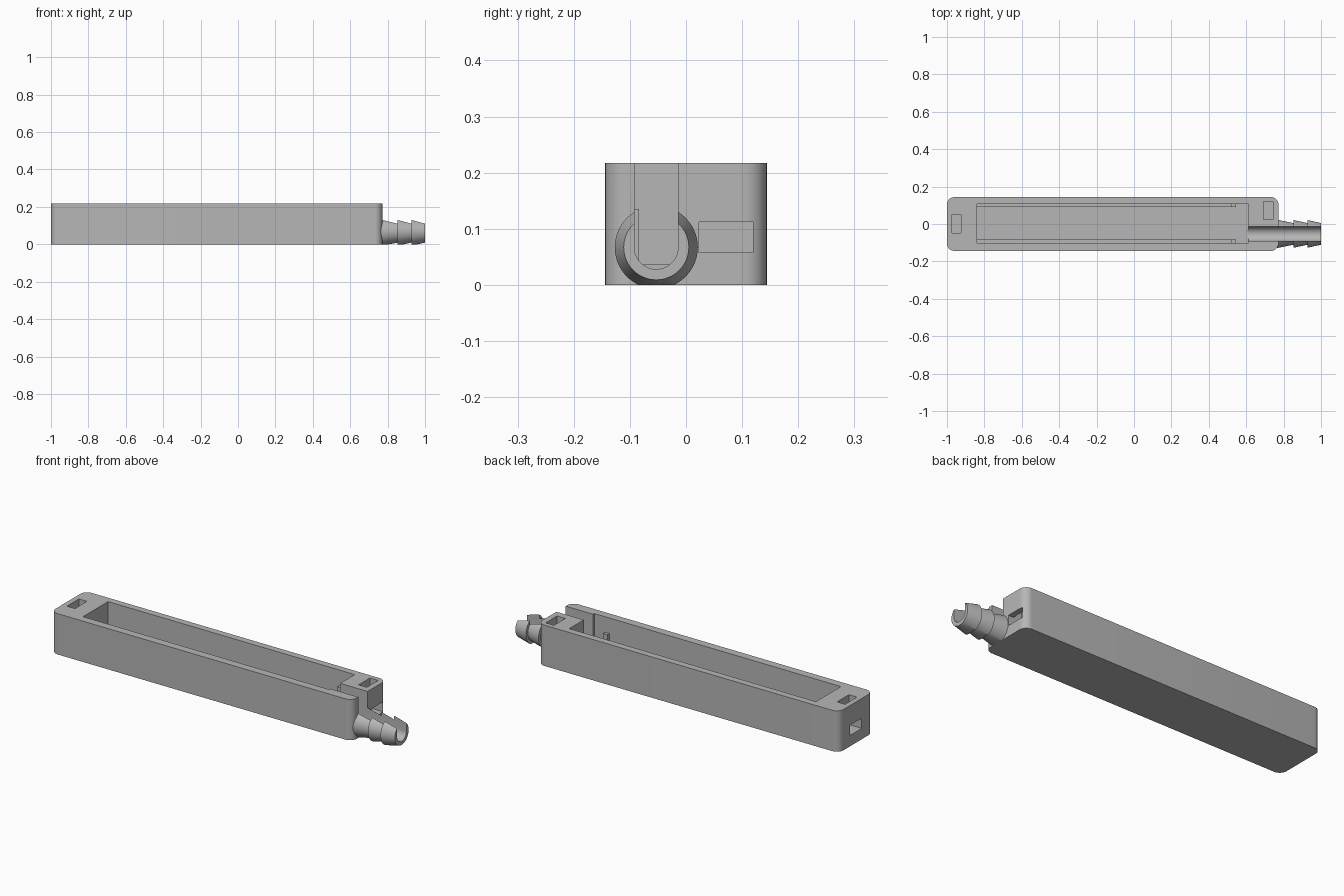
import bpy, bmesh, math
from mathutils import Vector

old = bpy.data.objects.get("Cube")
if old:
    bpy.data.objects.remove(old, do_unlink=True)

grey = bpy.data.materials.new("plain grey")
grey.use_nodes = True
COLOUR = (0.47, 0.47, 0.47, 1)
grey.diffuse_color = COLOUR
bsdf = next(n for n in grey.node_tree.nodes if n.type == 'BSDF_PRINCIPLED')
bsdf.inputs["Base Color"].default_value = COLOUR

HEIGHT = 0.217
FLOOR = 0.036
BACK, END, TIP = -1.0, 0.772, 1.0     # body ends and nozzle tip along x
HALF_W = 0.144
AXIS_Y, AXIS_Z = -0.053, 0.067        # nozzle axis
BORE = 0.039


def finish(name, bm):
    bmesh.ops.recalc_face_normals(bm, faces=bm.faces)
    mesh = bpy.data.meshes.new(name)
    bm.to_mesh(mesh)
    bm.free()
    mesh.materials.append(grey)
    obj = bpy.data.objects.new(name, mesh)
    bpy.context.collection.objects.link(obj)
    return obj


def prism(name, points, direction):
    bm = bmesh.new()
    face = bm.faces.new([bm.verts.new(p) for p in points])
    out = bmesh.ops.extrude_face_region(bm, geom=[face])
    verts = [v for v in out["geom"] if isinstance(v, bmesh.types.BMVert)]
    bmesh.ops.translate(bm, verts=verts, vec=Vector(direction))
    return finish(name, bm)


def box(name, x0, x1, y0, y1, z0, z1):
    return prism(name, [(x0, y0, z0), (x1, y0, z0), (x1, y1, z0), (x0, y1, z0)],
                 (0, 0, z1 - z0))


def combine(target, other, operation):
    other.hide_render = True
    mod = target.modifiers.new(operation.lower(), 'BOOLEAN')
    mod.operation = operation
    mod.solver = 'EXACT'
    mod.object = other
    bpy.context.view_layer.update()
    graph = bpy.context.evaluated_depsgraph_get()
    mesh = bpy.data.meshes.new_from_object(target.evaluated_get(graph))
    target.modifiers.clear()
    target.data = mesh
    bpy.data.objects.remove(other, do_unlink=True)


def arc(cx, cy, r, start, end, steps):
    return [(cx + r * math.cos(start + (end - start) * i / steps),
             cy + r * math.sin(start + (end - start) * i / steps))
            for i in range(steps + 1)]


# Body: long block with rounded vertical corners
R = 0.04
outline = []
for i, (cx, cy) in enumerate([(END - R, HALF_W - R), (BACK + R, HALF_W - R),
                              (BACK + R, R - HALF_W), (END - R, R - HALF_W)]):
    outline += arc(cx, cy, R, i * math.pi / 2, (i + 1) * math.pi / 2, 10)
body = prism("housing", [(x, y, 0) for x, y in outline], (0, 0, HEIGHT))

# Barbed nozzle: rings swept round the axis
WIDE, NARROW, SIDES = 0.074, 0.058, 64
barbs = [END, 0.853, 0.927, TIP]
profile = [(0.72, NARROW), (0.74, WIDE)]
for a, b in zip(barbs, barbs[1:]):
    profile += [(a, WIDE), (b, NARROW)]
bm = bmesh.new()
rings = []
for x, r in profile:
    rings.append([bm.verts.new((x, AXIS_Y + r * math.cos(t), AXIS_Z + r * math.sin(t)))
                  for t in (math.tau * k / SIDES for k in range(SIDES))])
for r0, r1 in zip(rings, rings[1:]):
    for k in range(SIDES):
        n = (k + 1) % SIDES
        bm.faces.new((r0[k], r0[n], r1[n], r1[k]))
bm.faces.new(rings[0])
bm.faces.new(rings[-1])
nozzle = finish("nozzle", bm)
combine(nozzle, box("underside_cutter", 0.6, 1.2, -0.4, 0.4, -0.3, 0), 'DIFFERENCE')
combine(body, nozzle, 'UNION')

# Main cavity
CAV0, CAV1, CAV_W = -0.84, 0.611, 0.105
OFF = 0.003
combine(body, box("cavity_cutter", CAV0, CAV1, OFF - CAV_W, OFF + CAV_W, FLOOR, 0.4),
        'DIFFERENCE')

# Open-topped round-bottomed channel through the end wall and nozzle
u_shape = arc(AXIS_Y, AXIS_Z, BORE, math.pi, math.tau, 24)
u_shape += [(AXIS_Y + BORE, 0.4), (AXIS_Y - BORE, 0.4)]
combine(body, prism("channel_cutter", [(CAV1 - 0.004, y, z) for y, z in u_shape],
                    (0.6, 0, 0)), 'DIFFERENCE')

# Strap holes: an L-shaped tunnel from the top to each end face
Z0, Z1 = 0.058, 0.112
for x0, x1, y0, y1, outer in [(-0.972, -0.925, -0.048, 0.052, BACK - 0.1),
                              (0.693, 0.742, 0.023, 0.119, END + 0.1)]:
    inner = x1 if outer < 0 else x0
    foot = [(outer, Z0), (inner, Z0), (inner, 0.4)]
    near = x0 if outer < 0 else x1
    foot += [(near, 0.4), (near, Z1), (outer, Z1)]
    combine(body, prism("strap_hole_cutter", [(x, y0, z) for x, z in foot],
                        (0, y1 - y0, 0)), 'DIFFERENCE')

# Low rails along both cavity walls, each with a stop peg
parts = [body]
for side, label in ((1, "back"), (-1, "front")):
    ya, yb = sorted((OFF + side * 0.087, OFF + side * (CAV_W + 0.004)))
    parts.append(box(label + "_rail", CAV0 - 0.004, 0.522, ya, yb, FLOOR - 0.004, 0.06))
    parts.append(box(label + "_stop_peg", 0.522, 0.546, ya, yb, FLOOR - 0.004, 0.135))

# Smooth round surfaces, keep sharp edges
bpy.ops.object.select_all(action='DESELECT')
for obj in parts:
    obj.select_set(True)
bpy.context.view_layer.objects.active = body
bpy.ops.object.shade_smooth_by_angle(angle=math.radians(25))
